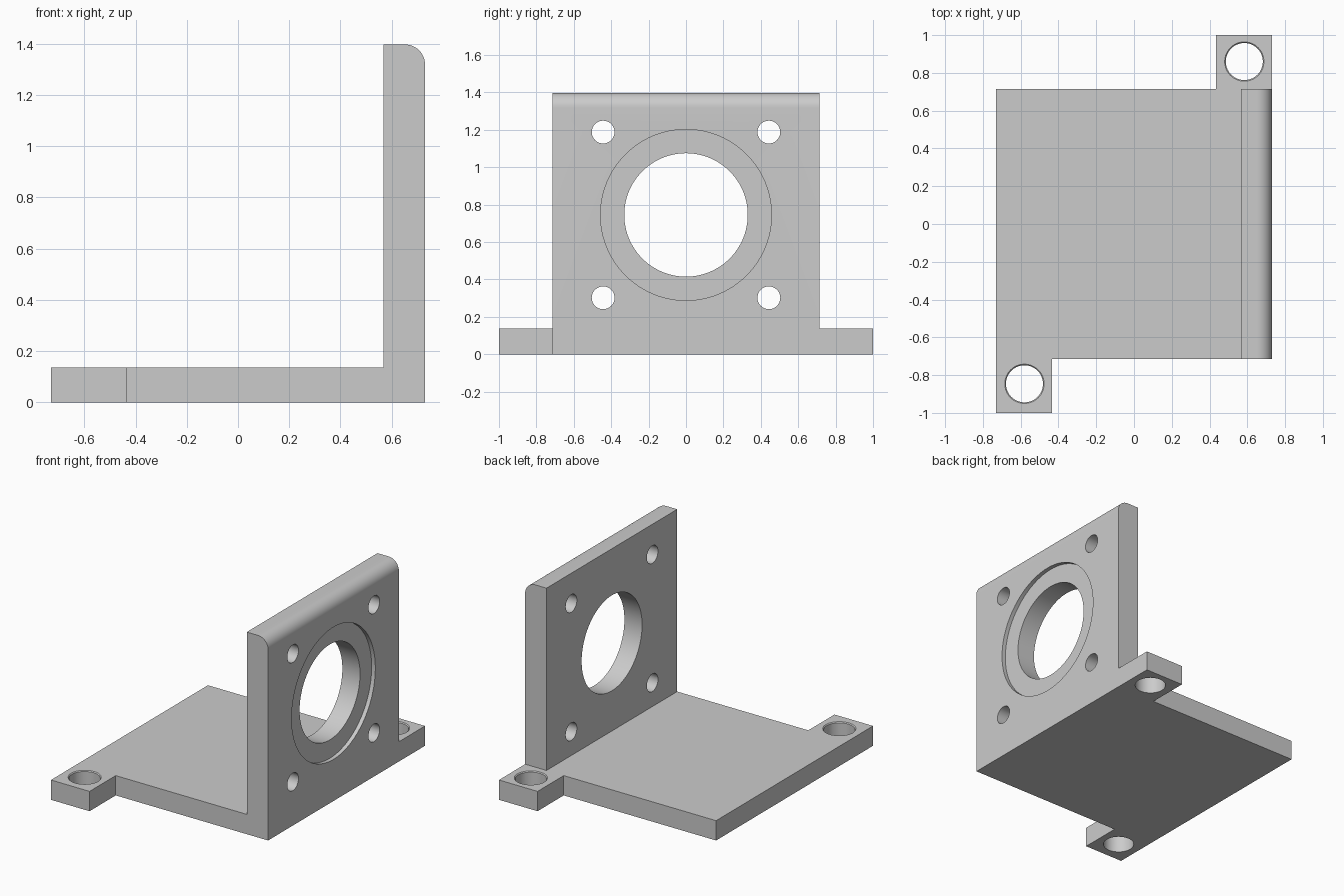
import bpy, bmesh, math
from mathutils import Matrix, Vector

cube = bpy.data.objects.get("Cube")
if cube:
    bpy.data.objects.remove(cube, do_unlink=True)

HALF_X, HALF_Y, TAB_Y = 0.73, 0.714, 1.0
BASE_T, TOP = 0.137, 1.397
WALL_X, ROUND = 0.567, 0.078
BORE_Z = 0.745

metal = bpy.data.materials.new("light_grey_metal")
metal.use_nodes = True
grey = (0.6, 0.6, 0.6, 1)
metal.diffuse_color = grey
metal.node_tree.nodes["Principled BSDF"].inputs["Base Color"].default_value = grey


def new_object(name, bm):
    bmesh.ops.recalc_face_normals(bm, faces=bm.faces)
    mesh = bpy.data.meshes.new(name)
    bm.to_mesh(mesh)
    bm.free()
    mesh.materials.append(metal)
    ob = bpy.data.objects.new(name, mesh)
    bpy.context.collection.objects.link(ob)
    return ob


def prism(name, points, direction):
    """Extrude a closed 3D outline along a direction."""
    bm = bmesh.new()
    face = bm.faces.new([bm.verts.new(p) for p in points])
    out = bmesh.ops.extrude_face_region(bm, geom=[face])
    verts = [v for v in out["geom"] if isinstance(v, bmesh.types.BMVert)]
    bmesh.ops.translate(bm, verts=verts, vec=Vector(direction))
    return new_object(name, bm)


def cutter(name, centre, r1, r2, depth, axis="Z", segments=64):
    bm = bmesh.new()
    turn = Matrix.Rotation(math.pi / 2, 4, "Y") if axis == "X" else Matrix()
    bmesh.ops.create_cone(bm, cap_ends=True, segments=segments, radius1=r1, radius2=r2,
                          depth=depth, matrix=Matrix.Translation(centre) @ turn)
    ob = new_object(name, bm)
    ob.hide_render = True
    return ob


def combine(target, tool, operation):
    """Apply a boolean and discard the tool."""
    mod = target.modifiers.new("combine", "BOOLEAN")
    mod.operation, mod.solver, mod.object = operation, "EXACT", tool
    graph = bpy.context.evaluated_depsgraph_get()
    graph.update()
    mesh = bpy.data.meshes.new_from_object(target.evaluated_get(graph))
    target.modifiers.clear()
    target.data = mesh
    bpy.data.objects.remove(tool, do_unlink=True)


# Base plate with a mounting tab on opposite corners
tab_x = 0.435
half = [(-HALF_X, -TAB_Y), (-tab_x, -TAB_Y), (-tab_x, -HALF_Y), (HALF_X, -HALF_Y)]
outline = half + [(-x, -y) for x, y in half]
bracket = prism("motor_bracket", [(x, y, 0) for x, y in outline], (0, 0, BASE_T))

# Upright plate with a rounded outer top edge
arc = [math.radians(90 * i / 12) for i in range(13)]
profile = [(WALL_X, 0), (HALF_X, 0)]
profile += [(HALF_X - ROUND + ROUND * math.cos(a), TOP - ROUND + ROUND * math.sin(a)) for a in arc]
profile.append((WALL_X, TOP))
wall = prism("upright_plate", [(x, -HALF_Y, z) for x, z in profile], (0, 2 * HALF_Y, 0))
combine(bracket, wall, "UNION")

# Central bore and its shallow outer recess
wall_mid = (WALL_X + HALF_X) / 2
combine(bracket, cutter("bore", (wall_mid, 0, BORE_Z), 0.33, 0.33, 0.5, "X", 96), "DIFFERENCE")
combine(bracket, cutter("recess", (HALF_X, 0, BORE_Z), 0.457, 0.457, 0.056, "X", 96), "DIFFERENCE")

# Four bolt holes around the bore
for sy in (-1, 1):
    for sz in (-1, 1):
        spot = (wall_mid, sy * 0.443, BORE_Z + sz * 0.443)
        combine(bracket, cutter("bolt_hole", spot, 0.061, 0.061, 0.5, "X", 32), "DIFFERENCE")

# Tab holes with a slight chamfer on top
for x, y in ((0.584, 0.86), (-0.58, -0.846)):
    combine(bracket, cutter("tab_hole", (x, y, BASE_T / 2), 0.098, 0.098, 0.5), "DIFFERENCE")
    combine(bracket, cutter("tab_chamfer", (x, y, BASE_T), 0.092, 0.116, 0.024), "DIFFERENCE")

bpy.ops.object.select_all(action="DESELECT")
bracket.select_set(True)
bpy.context.view_layer.objects.active = bracket
bpy.ops.object.shade_smooth_by_angle(angle=math.radians(30))
